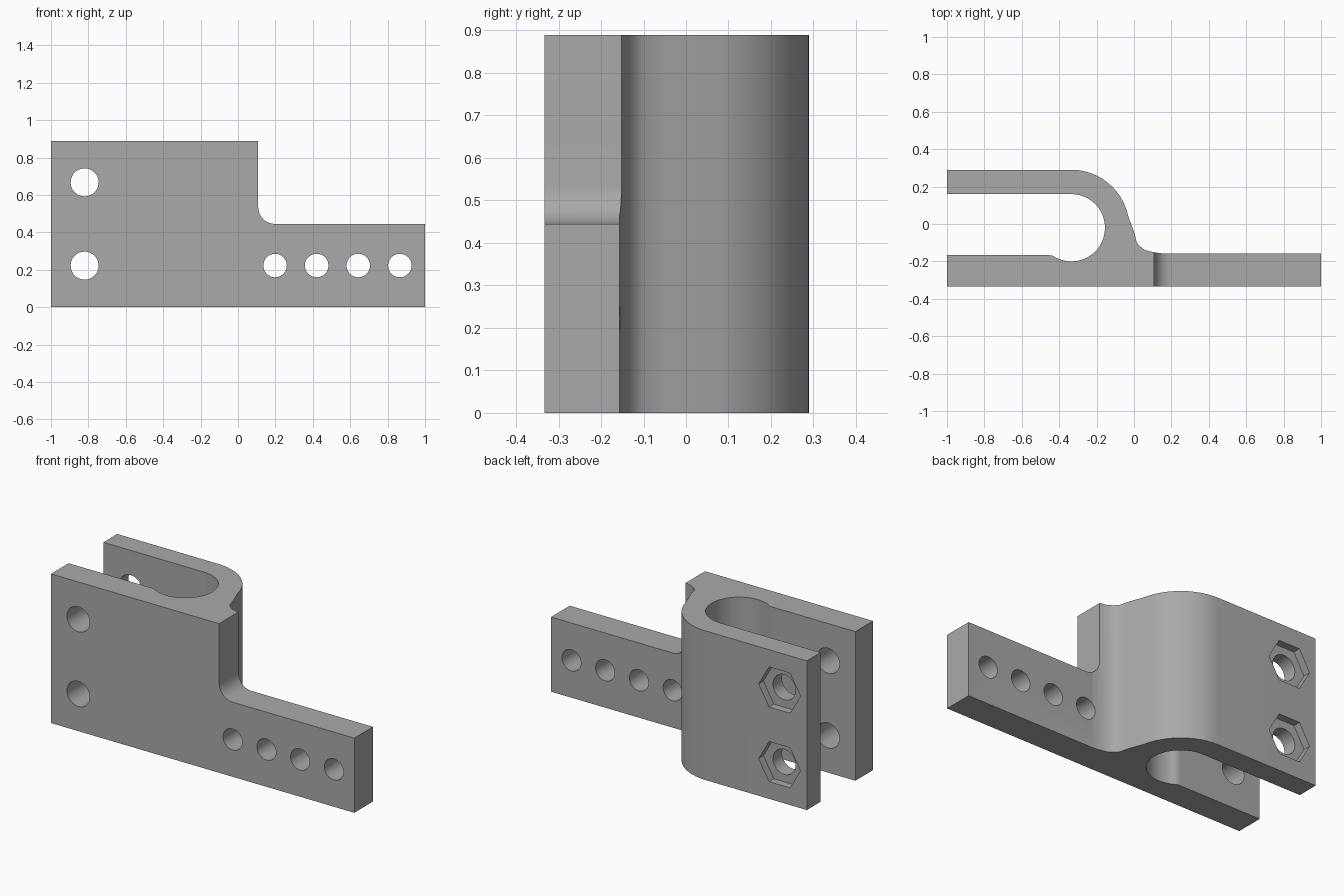
import bpy, bmesh, math
from mathutils import Matrix, Vector

if "Cube" in bpy.data.objects:
    bpy.data.objects.remove(bpy.data.objects["Cube"], do_unlink=True)

HEIGHT, LOW, FRONT, ARM_BACK = 0.889, 0.445, -0.333, 0.29
BOLT_X, BOLT_Z = -0.82, (0.222, 0.667)

grey = bpy.data.materials.new("plain grey")
grey.use_nodes = True
colour = (0.4, 0.4, 0.4, 1)
grey.diffuse_color = colour
grey.node_tree.nodes["Principled BSDF"].inputs["Base Color"].default_value = colour


def make_object(name, bm):
    bmesh.ops.recalc_face_normals(bm, faces=bm.faces)
    mesh = bpy.data.meshes.new(name)
    bm.to_mesh(mesh)
    bm.free()
    mesh.materials.append(grey)
    obj = bpy.data.objects.new(name, mesh)
    bpy.context.collection.objects.link(obj)
    return obj


def arc(cx, cy, r, start, end, steps):
    angles = [math.radians(start + (end - start) * i / steps) for i in range(steps + 1)]
    return [(cx + r * math.cos(a), cy + r * math.sin(a)) for a in angles]


def extrude(name, points, offset):
    bm = bmesh.new()
    face = bm.faces.new([bm.verts.new(p) for p in points])
    new = bmesh.ops.extrude_face_region(bm, geom=[face])["geom"]
    verts = [v for v in new if isinstance(v, bmesh.types.BMVert)]
    bmesh.ops.translate(bm, verts=verts, vec=Vector(offset))
    return make_object(name, bm)


def prism(name, sides, x, z, y0, y1, r0, r1):
    """Prism along y, one corner pointing to +x, trimmed at the end of the arm."""
    bm = bmesh.new()
    bmesh.ops.create_cone(bm, cap_ends=True, segments=sides, radius1=r0, radius2=r1, depth=y1 - y0)
    bmesh.ops.rotate(bm, verts=bm.verts, matrix=Matrix.Rotation(-math.pi / 2, 3, "X"))
    # put a corner exactly on the x axis
    corner = max(bm.verts, key=lambda v: v.co.x).co
    turn = math.atan2(corner.z, corner.x)
    bmesh.ops.rotate(bm, verts=bm.verts, matrix=Matrix.Rotation(turn, 3, "Y"))
    bmesh.ops.translate(bm, verts=bm.verts, vec=(x, (y0 + y1) / 2, z))
    cut = bmesh.ops.bisect_plane(bm, geom=bm.verts[:] + bm.edges[:] + bm.faces[:],
                                 plane_co=(-1, 0, 0), plane_no=(-1, 0, 0), clear_outer=True)
    edges = [e for e in cut["geom_cut"] if isinstance(e, bmesh.types.BMEdge)]
    if edges:
        bmesh.ops.holes_fill(bm, edges=edges)
    return make_object(name, bm)


def apply_boolean(obj, tool, operation="DIFFERENCE"):
    mod = obj.modifiers.new("boolean", "BOOLEAN")
    mod.operation, mod.object, mod.solver = operation, tool, "EXACT"
    graph = bpy.context.evaluated_depsgraph_get()
    mesh = bpy.data.meshes.new_from_object(obj.evaluated_get(graph))
    obj.modifiers.clear()
    obj.data = mesh
    bpy.data.objects.remove(tool, do_unlink=True)


# Clamp: plate, curled arm and round slot as one profile
profile = [(-1, FRONT), (1, FRONT), (1, -0.157), (0.15, -0.157)]
profile += [(0.11, -0.152), (0.06, -0.14), (0.035, -0.122), (0.015, -0.1), (0.003, -0.05)]
profile += arc(-0.335, -0.02, 0.31, 12, 90, 12)
profile += [(-1, ARM_BACK), (-1, 0.16)]
profile += arc(-0.335, -0.02, 0.18, 90, -125, 28)
profile += [(-0.455, -0.167), (-1, -0.167)]
clamp = extrude("clamp_bracket", [(x, y, 0) for x, y in profile], (0, 0, HEIGHT))

# Step down to the narrow strap with a rounded inner corner
step = [(0.108, 1), (1.1, 1), (1.1, LOW)] + arc(0.198, LOW + 0.09, 0.09, 270, 180, 10)
apply_boolean(clamp, extrude("step_cutter", [(x, -0.6, z) for x, z in step], (0, 1.2, 0)))

# Raised hexagonal bosses
for z in BOLT_Z:
    boss = prism("hex_boss", 6, BOLT_X, z, ARM_BACK, -FRONT, 0.228, 0.176)
    apply_boolean(clamp, boss, "UNION")

# Nut pockets and bolt holes
for z in BOLT_Z:
    apply_boolean(clamp, prism("nut_pocket", 6, BOLT_X, z, 0.245, 0.5, 0.138, 0.138))
    apply_boolean(clamp, prism("bolt_hole", 32, BOLT_X, z, -0.6, 0.6, 0.075, 0.075))

# Row of strap holes
for i in range(4):
    x = 0.198 + 0.2225 * i
    apply_boolean(clamp, prism("strap_hole", 32, x, LOW / 2, -0.6, 0, 0.063, 0.063))

bpy.ops.object.select_all(action="DESELECT")
clamp.select_set(True)
bpy.context.view_layer.objects.active = clamp
bpy.ops.object.shade_smooth_by_angle(angle=math.radians(30))
